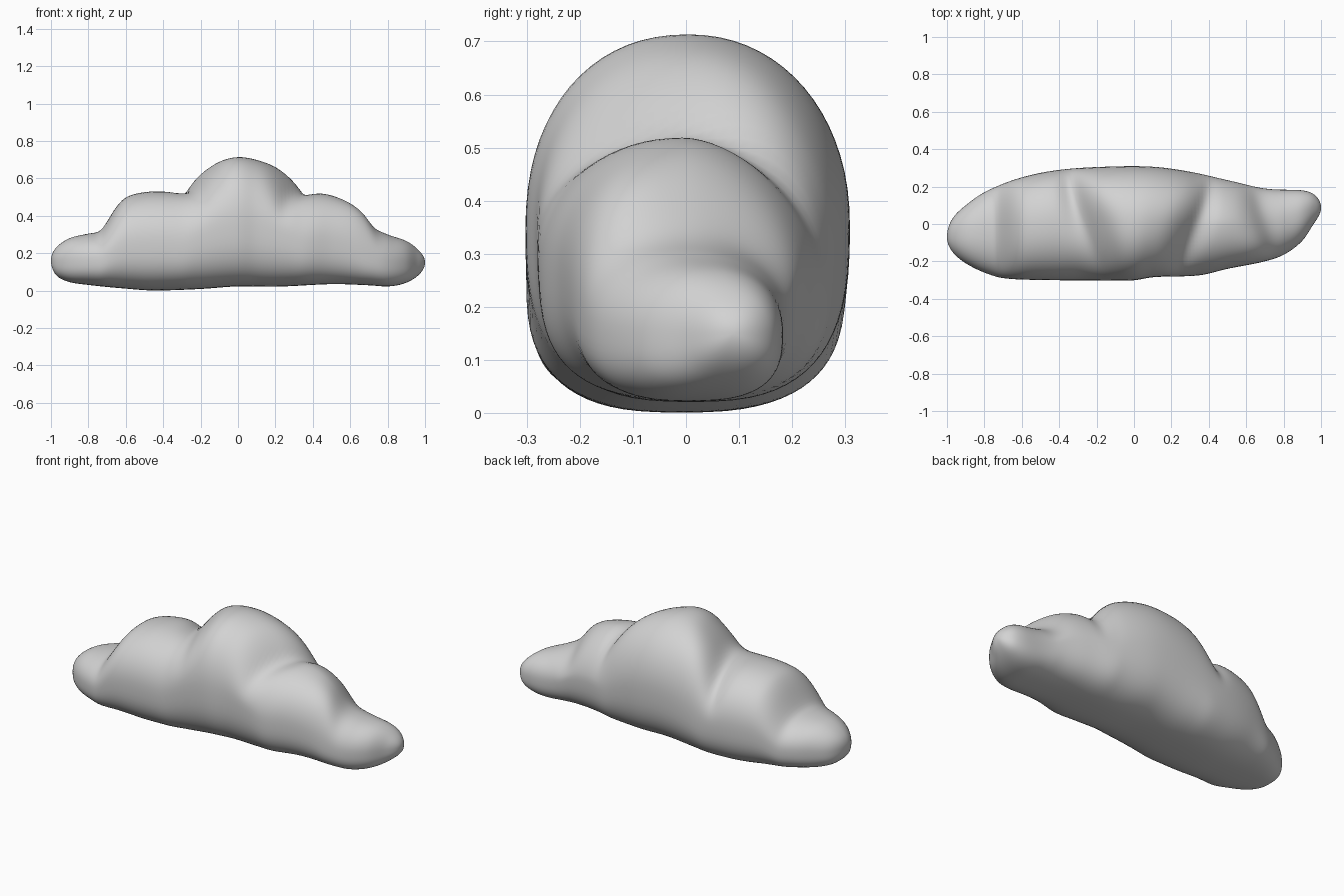
import bpy, bmesh, math

if "Cube" in bpy.data.objects:
    bpy.data.objects.remove(bpy.data.objects["Cube"])

# Outline curves as (x, value), read along the length of the cloud
TOP = [(-1, .16), (-.98, .22), (-.9, .28), (-.8, .305), (-.735, .32), (-.7, .37), (-.65, .45), (-.6, .5),
       (-.5, .527), (-.4, .53), (-.29, .515), (-.25, .55), (-.2, .61), (-.1, .69), (0, .715), (.1, .7),
       (.2, .66), (.28, .59), (.34, .515), (.45, .52), (.55, .49), (.62, .44), (.7, .345), (.8, .3),
       (.9, .265), (.97, .21), (1, .15)]
BOTTOM = [(-1, .16), (-.97, .08), (-.9, .045), (-.8, .03), (-.6, .01), (-.45, 0), (-.2, .008), (0, .022),
          (.2, .02), (.5, .034), (.7, .028), (.8, .022), (.88, .035), (.95, .07), (1, .15)]
FRONT = [(-1, -.07), (-.97, -.15), (-.9, -.21), (-.8, -.26), (-.7, -.29), (-.5, -.3), (-.2, -.302), (0, -.302),
         (.1, -.285), (.35, -.275), (.5, -.24), (.7, -.2), (.8, -.165), (.9, -.09), (.96, 0), (1, .09)]
BACK = [(-1, -.07), (-.97, .03), (-.9, .1), (-.8, .17), (-.6, .25), (-.4, .29), (-.15, .307), (.1, .307),
        (.3, .28), (.5, .235), (.7, .19), (.9, .18), (.96, .16), (1, .09)]
# Slant of the creases between the puffs
SLANT = [(-1, 0), (-.72, 0), (-.45, -.1), (-.22, -.42), (0, 0), (.32, .45), (.5, 0), (.68, -.35), (.85, 0), (1, 0)]
# Roundness of the upper back
BACK_ROUND = [(-1, 2.2), (-.4, 2.2), (0, 2.1), (.25, 1.9), (.45, 1.7), (.6, 1.8), (.75, 2.2), (1, 2.2)]


def angle(x):
    return math.acos(max(-1, min(1, -x)))


def curve(pts, x):
    """Smooth interpolation in angle space, which keeps the ends round."""
    t = [angle(p[0]) for p in pts]
    v = [p[1] for p in pts]
    a = angle(x)
    i = 0
    while i < len(t) - 2 and a > t[i + 1]:
        i += 1

    def slope(k):
        lo, hi = max(k - 1, 0), min(k + 1, len(t) - 1)
        return (v[hi] - v[lo]) / (t[hi] - t[lo])
    h = t[i + 1] - t[i]
    u = (a - t[i]) / h
    return ((2*u**3 - 3*u*u + 1) * v[i] + (u**3 - 2*u*u + u) * h * slope(i)
            + (3*u*u - 2*u**3) * v[i + 1] + (u**3 - u*u) * h * slope(i + 1))


def power(c, n):
    return math.copysign(abs(c) ** (2 / n), c)


# Cloud body: rounded cross-sections lofted from left to right
RINGS, SEG = 160, 72
bm = bmesh.new()
rings = []
for r in range(1, RINGS):
    x = -math.cos(math.pi * r / RINGS)
    top, bot, yf, yb = (curve(c, x) for c in (TOP, BOTTOM, FRONT, BACK))
    mid, slant = bot + .48 * (top - bot), curve(SLANT, x)
    ring = []
    for s in range(SEG):
        a = 2 * math.pi * s / SEG
        c, sn = math.cos(a), math.sin(a)
        n = 2.8 if sn < 0 else curve(BACK_ROUND, x) if c > 0 else 2.2
        y = (yf + yb) / 2 + (yb - yf) / 2 * power(c, n)
        if sn > 0:
            # The left crease is deep at the back and fades towards the front
            xs = x - slant * (y - .02)
            fill = -.2 * y * math.exp(-((xs + .27) / .08) ** 2)
            z = mid + (curve(TOP, xs) + fill - mid) * power(sn, n)
        else:
            z = mid + (mid - bot) * power(sn, n)
        ring.append(bm.verts.new((x, y, z)))
    rings.append(ring)
for p, q in zip(rings, rings[1:]):
    for s in range(SEG):
        k = (s + 1) % SEG
        bm.faces.new((p[s], q[s], q[k], p[k]))
for ring, end in ((rings[0], -1), (rings[-1], 1)):
    tip = bm.verts.new((end, curve(FRONT, end), curve(TOP, end)))
    for s in range(SEG):
        bm.faces.new((ring[s], ring[(s + 1) % SEG], tip))
for _ in range(4):
    bmesh.ops.smooth_vert(bm, verts=bm.verts, factor=.4, use_axis_x=False, use_axis_y=True, use_axis_z=True)
bmesh.ops.recalc_face_normals(bm, faces=bm.faces)
for f in bm.faces:
    f.smooth = True
mesh = bpy.data.meshes.new("cloud")
bm.to_mesh(mesh)
bm.free()
cloud = bpy.data.objects.new("cloud", mesh)
bpy.context.collection.objects.link(cloud)

grey = bpy.data.materials.new("light grey")
grey.diffuse_color = (.65, .65, .65, 1)
grey.use_nodes = True
grey.node_tree.nodes["Principled BSDF"].inputs["Base Color"].default_value = grey.diffuse_color
mesh.materials.append(grey)
